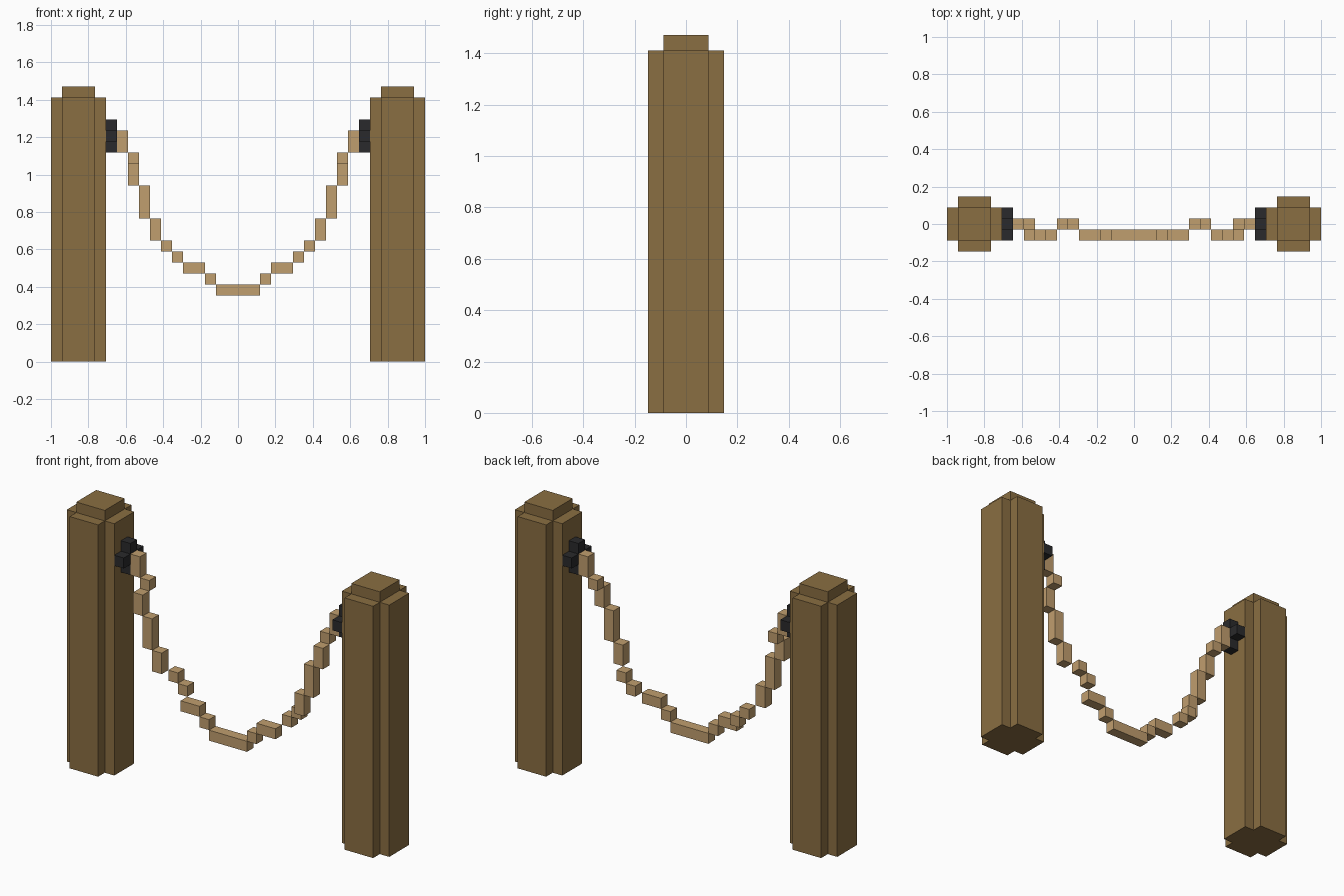
import bpy, bmesh
from mathutils import Matrix, Vector

cube = bpy.data.objects.get("Cube")
if cube:
    bpy.data.objects.remove(cube, do_unlink=True)

U = 1 / 17  # one block


def material(name, rgb):
    m = bpy.data.materials.new(name)
    m.use_nodes = True
    m.diffuse_color = (*rgb, 1)
    bsdf = next(n for n in m.node_tree.nodes if n.type == 'BSDF_PRINCIPLED')
    bsdf.inputs["Base Color"].default_value = (*rgb, 1)
    return m


wood = material("brown wood", (0.254, 0.156, 0.054))
rope = material("tan rope", (0.527, 0.342, 0.156))
iron = material("black iron", (0.023, 0.023, 0.025))


def add_object(name, bm, mat, mirror=True):
    bmesh.ops.recalc_face_normals(bm, faces=bm.faces)
    me = bpy.data.meshes.new(name)
    bm.to_mesh(me)
    bm.free()
    me.materials.append(mat)
    ob = bpy.data.objects.new(name, me)
    bpy.context.collection.objects.link(ob)
    if mirror:
        mod = ob.modifiers.new("Mirror", 'MIRROR')
        mod.use_mirror_merge = False
    return ob


def add_box(bm, x0, x1, y0, y1, z0, z1):
    """Box given by its limits in block units."""
    centre = Vector((x0 + x1, y0 + y1, z0 + z1)) * U / 2
    size = Vector((x1 - x0, y1 - y0, z1 - z0)) * U
    bmesh.ops.create_cube(bm, size=1, matrix=Matrix.Translation(centre) @ Matrix.Diagonal((*size, 1)))


def extrude_cross(bm, centre, axis_u, axis_v, depth, inner, outer):
    """Plus-shaped profile in the u, v plane, extruded along depth."""
    a, b = inner, outer
    quarter = [(b, -a), (b, a), (a, a)]
    pts = []
    for _ in range(4):
        pts += quarter
        quarter = [(-v, u) for u, v in quarter]
    verts = [bm.verts.new((centre + axis_u * u + axis_v * v) * U) for u, v in pts]
    face = bm.faces.new(verts)
    ext = bmesh.ops.extrude_face_region(bm, geom=[face])
    moved = [g for g in ext["geom"] if isinstance(g, bmesh.types.BMVert)]
    bmesh.ops.translate(bm, verts=moved, vec=depth * U)


X, Y, Z = Vector((1, 0, 0)), Vector((0, 1, 0)), Vector((0, 0, 1))

# Posts with notched corners
bm = bmesh.new()
extrude_cross(bm, X * 14.5, X, Y, Z * 24, 1.5, 2.5)
add_object("posts", bm, wood)

# Raised caps
bm = bmesh.new()
add_box(bm, 13, 16, -1.5, 1.5, 24, 25)
add_object("post_caps", bm, wood)

# Cross-shaped iron brackets on the inner post faces
bm = bmesh.new()
extrude_cross(bm, X * 11 + Z * 20.5, Y, Z, X, 0.5, 1.5)
add_object("rope_brackets", bm, iron)

# Rope steps: x start, x end, y centre, z bottom, z top
steps = [
    (10, 11, 0, 19, 21),
    (9, 10, 0, 18, 19),
    (9, 10, -1, 16, 18),
    (8, 9, -1, 13, 16),
    (7, 8, -1, 11, 13),
    (6, 7, 0, 10, 11),
    (5, 6, 0, 9, 10),
    (3, 5, -1, 8, 9),
    (2, 3, -1, 7, 8),
]
bm = bmesh.new()
for x0, x1, y, z0, z1 in steps:
    add_box(bm, x0, x1, y - 0.5, y + 0.5, z0, z1)
add_object("rope_sides", bm, rope)

# Lowest part of the hanging rope
bm = bmesh.new()
add_box(bm, -2, 2, -1.5, -0.5, 6, 7)
add_object("rope_middle", bm, rope, mirror=False)
